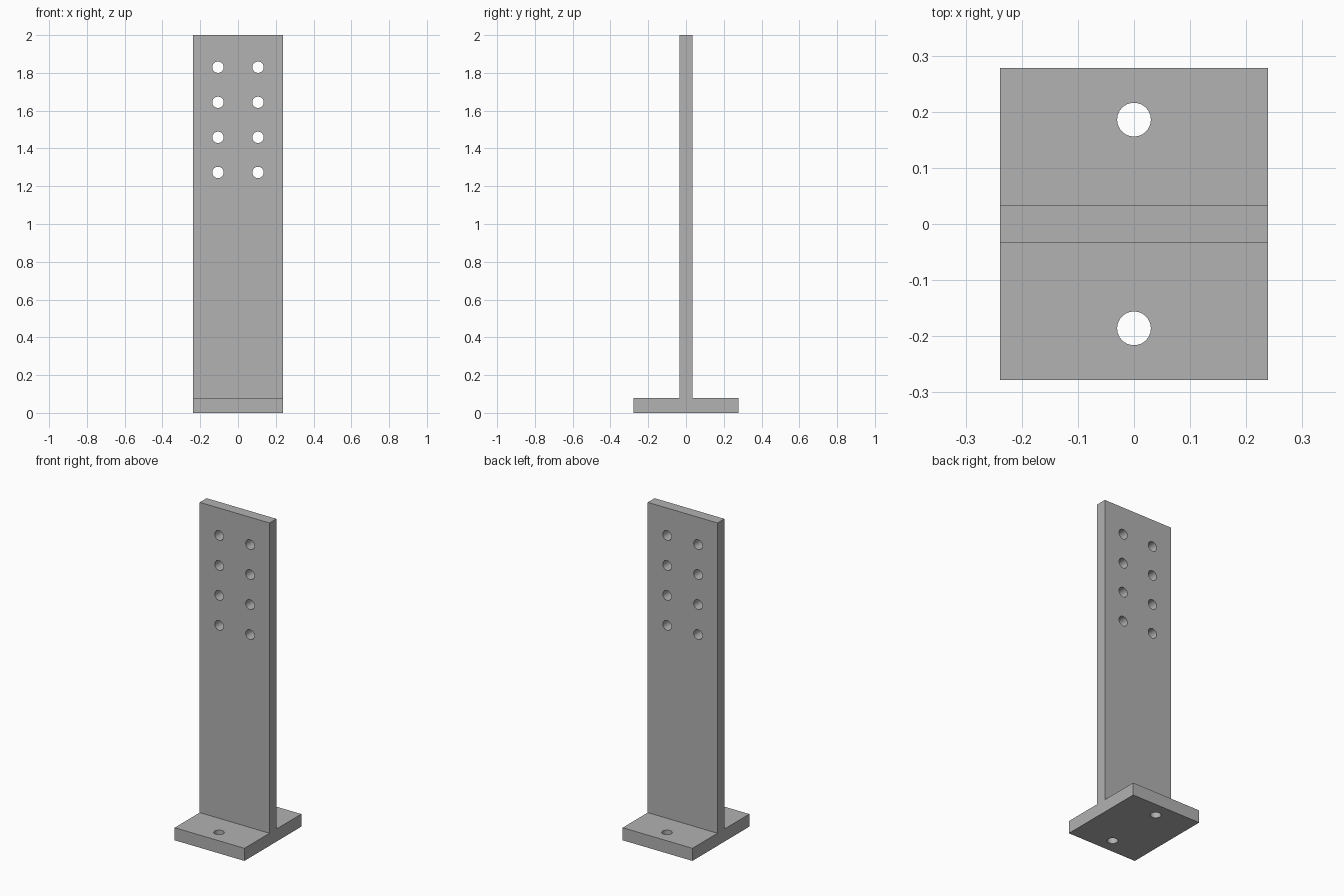
import bpy, bmesh, math
from mathutils import Matrix

default = bpy.data.objects.get("Cube")
if default:
    bpy.data.objects.remove(default, do_unlink=True)

WIDTH, DEPTH, HEIGHT = 0.478, 0.556, 2.0
BASE_T, WEB_T = 0.078, 0.067
HOLE_R = 0.03

steel = bpy.data.materials.new("plain grey steel")
steel.use_nodes = True
grey = (0.445, 0.445, 0.445, 1)
steel.diffuse_color = grey
steel.node_tree.nodes["Principled BSDF"].inputs["Base Color"].default_value = grey


def add_object(name, bm):
    bmesh.ops.recalc_face_normals(bm, faces=bm.faces)
    mesh = bpy.data.meshes.new(name)
    bm.to_mesh(mesh)
    bm.free()
    mesh.materials.append(steel)
    obj = bpy.data.objects.new(name, mesh)
    bpy.context.collection.objects.link(obj)
    return obj


# Inverted T profile, extruded across the width
half = [(DEPTH / 2, 0), (DEPTH / 2, BASE_T), (WEB_T / 2, BASE_T), (WEB_T / 2, HEIGHT)]
profile = half + [(-y, z) for y, z in reversed(half)]
bm = bmesh.new()
face = bm.faces.new([bm.verts.new((-WIDTH / 2, y, z)) for y, z in profile])
ext = bmesh.ops.extrude_face_region(bm, geom=[face])
verts = [v for v in ext["geom"] if isinstance(v, bmesh.types.BMVert)]
bmesh.ops.translate(bm, verts=verts, vec=(WIDTH, 0, 0))
bracket = add_object("post_base_bracket", bm)

# Hole cutters: two columns of four through the upright, two through the base
cut = bmesh.new()


def add_drill(location, rotation, length):
    bmesh.ops.create_cone(cut, cap_ends=True, segments=48, radius1=HOLE_R,
                          radius2=HOLE_R, depth=length,
                          matrix=Matrix.Translation(location) @ rotation)


across = Matrix.Rotation(math.pi / 2, 4, "X")
for side in (-1, 1):
    for row in range(4):
        add_drill((side * 0.106, 0, 1.273 + row * 0.1857), across, WEB_T * 2)
    add_drill((0, side * 0.186, BASE_T / 2), Matrix.Identity(4), BASE_T * 2)
drills = add_object("hole_cutters", cut)
drills.hide_render = True

# Cut the holes and keep the edges crisp
mod = bracket.modifiers.new("holes", "BOOLEAN")
mod.operation = "DIFFERENCE"
mod.solver = "EXACT"
mod.object = drills
bpy.ops.object.select_all(action="DESELECT")
bracket.select_set(True)
bpy.context.view_layer.objects.active = bracket
bpy.ops.object.modifier_apply(modifier=mod.name)
bpy.data.objects.remove(drills, do_unlink=True)
bpy.ops.object.shade_smooth_by_angle(angle=math.radians(30))
